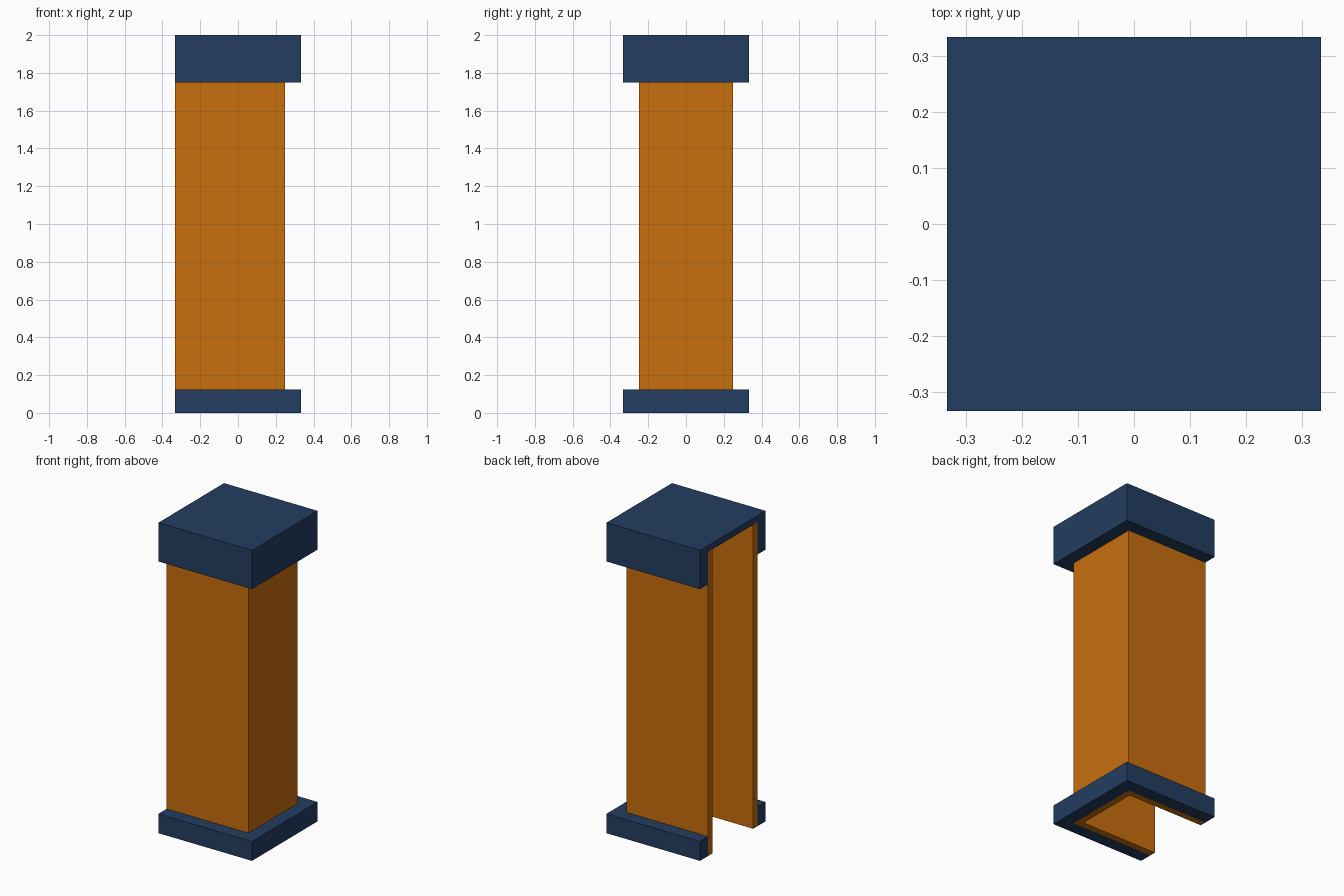
import bpy
from mathutils import Vector

if "Cube" in bpy.data.objects:
    bpy.data.objects.remove(bpy.data.objects["Cube"])

OUT = 1 / 3        # half width of the cap and base
SHAFT = 0.25       # half width of the shaft
WALL = 1 / 24      # thickness of the shaft walls and the cap's roof
INNER = SHAFT - WALL


def make_material(name, color):
    mat = bpy.data.materials.new(name)
    mat.use_nodes = True
    mat.diffuse_color = color
    mat.node_tree.nodes["Principled BSDF"].inputs["Base Color"].default_value = color
    return mat


def box(name, low, high):
    low, high = Vector(low), Vector(high)
    bpy.ops.mesh.primitive_cube_add(size=1, location=(low + high) / 2)
    obj = bpy.context.object
    obj.name = obj.data.name = name
    obj.scale = high - low
    bpy.ops.object.transform_apply(location=True, rotation=False, scale=True)
    return obj


def channel(name, low, high, inner, cut_bottom, cut_top, mat):
    """Box hollowed by a slot that runs out through its -x side."""
    body = box(name, low, high)
    cutter = box(name + "_cutter", (-1, -inner, cut_bottom), (inner, inner, cut_top))
    cutter.hide_render = True
    mod = body.modifiers.new("slot", "BOOLEAN")
    mod.operation = "DIFFERENCE"
    mod.solver = "EXACT"
    mod.object = cutter
    bpy.context.view_layer.objects.active = body
    bpy.ops.object.modifier_apply(modifier=mod.name)
    bpy.data.objects.remove(cutter)
    body.data.materials.clear()
    body.data.materials.append(mat)
    return body


navy = make_material("navy", (0.0168, 0.0467, 0.119, 1))
orange = make_material("orange", (0.578, 0.156, 0.004, 1))

# Three-sided shaft, open at top and bottom
channel("shaft", (-OUT, -SHAFT, 0), (SHAFT, SHAFT, 2 - WALL), INNER, -1, 3, orange)

# Base collar around the foot of the shaft
channel("base_collar", (-OUT, -OUT, 0), (OUT, OUT, 0.125), SHAFT, -1, 1, navy)

# Cap with a thin roof over the shaft
channel("cap", (-OUT, -OUT, 1.75), (OUT, OUT, 2), SHAFT, 1, 2 - WALL, navy)
